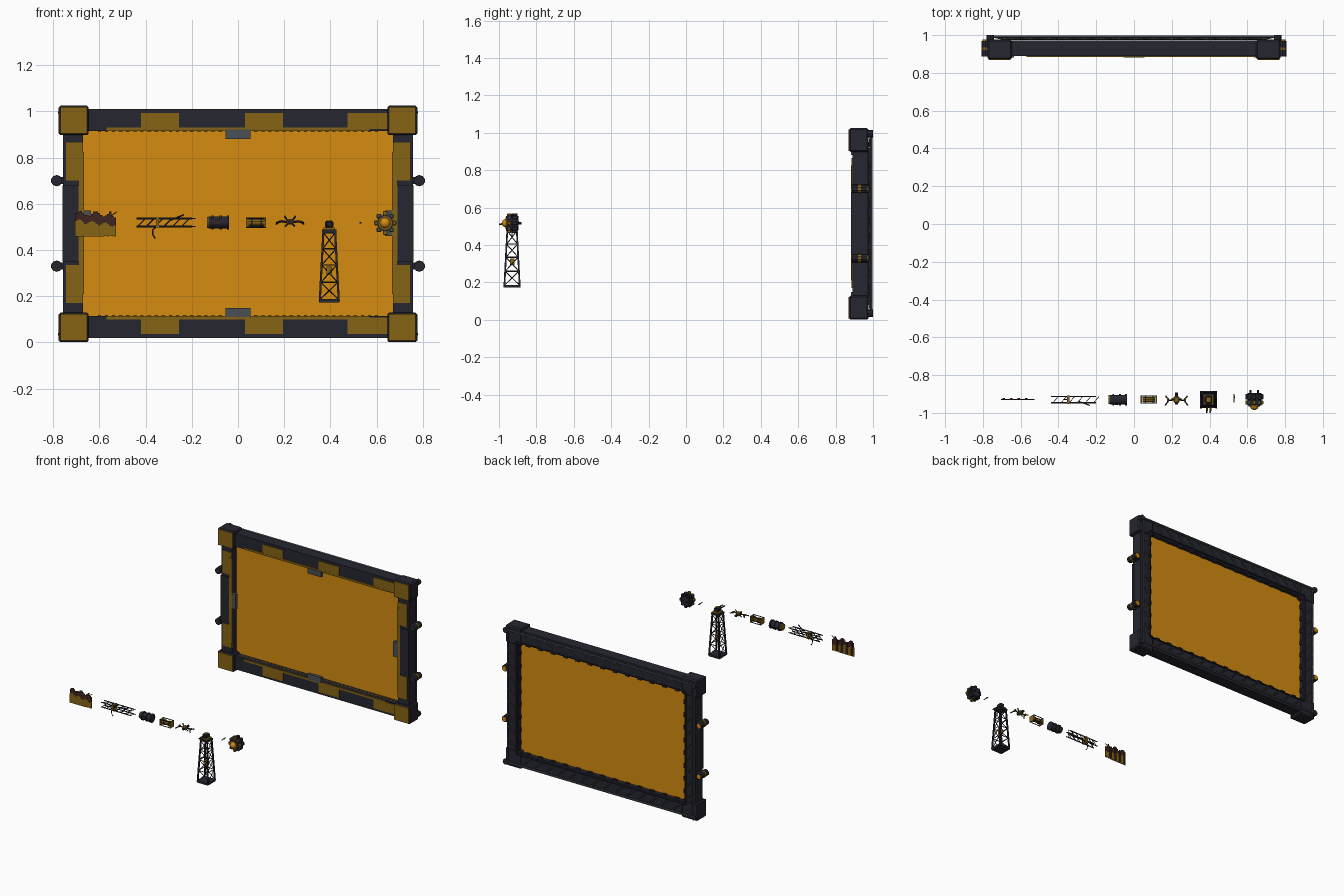
import bpy, bmesh, math, random
from mathutils import Vector, Matrix

random.seed(4)
COLOURS = {"dark steel": (0.019, 0.019, 0.03), "hazard yellow": (0.235, 0.125, 0.007),
           "amber field": (0.66, 0.26, 0.005), "grey metal": (0.07, 0.08, 0.092),
           "rust brown": (0.05, 0.018, 0.014)}
MATS = []
for label, rgb in COLOURS.items():
    m = bpy.data.materials.new(label)
    m.diffuse_color = (*rgb, 1)
    MATS.append(m)
DARK, YELLOW, AMBER, GREY, BROWN = range(5)


class Part:
    """Collects primitives into one named mesh object."""
    def __init__(self, name):
        self.name, self.bm = name, bmesh.new()

    def paint(self, verts, mat):
        for f in {f for v in verts for f in v.link_faces}:
            f.material_index = mat

    def box(self, x0, x1, y0, y1, z0, z1, mat=DARK, bevel=0):
        mtx = Matrix.Translation(((x0+x1)/2, (y0+y1)/2, (z0+z1)/2)) @ Matrix.Diagonal((x1-x0, y1-y0, z1-z0, 1))
        vs = bmesh.ops.create_cube(self.bm, size=1, matrix=mtx)["verts"]
        self.paint(vs, mat)
        if bevel:
            edges = list({e for v in vs for e in v.link_edges})
            bmesh.ops.bevel(self.bm, geom=edges, offset=bevel, segments=1, affect='EDGES', material=mat)

    def cube(self, c, s, mat=DARK, bevel=0):
        self.box(c[0]-s[0]/2, c[0]+s[0]/2, c[1]-s[1]/2, c[1]+s[1]/2, c[2]-s[2]/2, c[2]+s[2]/2, mat, bevel)

    def rod(self, p, q, r, mat=DARK, sides=6, r2=None):
        p, q = Vector(p), Vector(q)
        d = q - p
        mtx = Matrix.Translation((p+q)/2) @ d.to_track_quat('Z', 'Y').to_matrix().to_4x4()
        vs = bmesh.ops.create_cone(self.bm, cap_ends=True, segments=sides, radius1=r,
                                   radius2=r if r2 is None else r2, depth=d.length, matrix=mtx)["verts"]
        self.paint(vs, mat)

    def ball(self, c, r, mat):
        vs = bmesh.ops.create_uvsphere(self.bm, u_segments=16, v_segments=8, radius=r,
                                       matrix=Matrix.Translation(c))["verts"]
        self.paint(vs, mat)
        for f in {f for v in vs for f in v.link_faces}:
            f.smooth = True

    def done(self):
        me = bpy.data.meshes.new(self.name)
        for m in MATS:
            me.materials.append(m)
        self.bm.to_mesh(me)
        self.bm.free()
        ob = bpy.data.objects.new(self.name, me)
        bpy.context.collection.objects.link(ob)
        return ob


ZC = 0.515  # gate centre height

# Gate beams
p = Part("gate_beams")
for s in (-1, 1):
    z0, z1 = sorted((ZC + s*0.40, ZC + s*0.495))
    p.box(-0.70, 0.70, 0.89, 0.972, z0, z1)
    x0, x1 = sorted((s*0.67, s*0.757))
    p.box(x0, x1, 0.89, 0.972, 0.08, 0.95)
    x0, x1 = sorted((s*0.69, s*0.759))
    p.box(x0, x1, 0.883, 0.9, 0.35, 0.68)
p.done()

# Corner blocks with front plates
p = Part("corner_blocks")
for sx in (-1, 1):
    for z in (0.065, 0.961):
        p.cube((sx*0.711, 0.924, z), (0.13, 0.104, 0.128), DARK, 0.008)
        p.cube((sx*0.711, 0.871, z), (0.116, 0.006, 0.114), YELLOW)
        p.rod((sx*0.76, 0.97, 0.035 if z < 0.5 else 0.995), (sx*0.76, 1.0, 0.035 if z < 0.5 else 0.995), 0.02, DARK, 8)
p.done()

# Hazard plates and inner trim strips
p = Part("hazard_plates")
for s in (-1, 1):
    zc = ZC + s*0.443
    for x0, x1 in ((-0.42, -0.255), (0.03, 0.195), (0.475, 0.65)):
        p.box(x0, x1, 0.885, 0.891, zc-0.035, zc+0.035, YELLOW)
    zi = ZC + s*0.408
    p.box(-0.57, 0.57, 0.884, 0.891, zi-0.007, zi+0.007, YELLOW)
    for z0, z1 in ((0.17, 0.335), (0.70, 0.865)):
        x0, x1 = sorted((s*0.67, s*0.745))
        p.box(x0, x1, 0.884, 0.891, z0, z1, YELLOW)
    x0, x1 = sorted((s*0.667, s*0.69))
    p.box(x0, x1, 0.881, 0.888, 0.21, 0.825, YELLOW)
p.done()

# Grey latches at the middle of each side
p = Part("latches")
for s in (-1, 1):
    p.cube((0, 0.892, ZC + s*0.386), (0.11, 0.022, 0.04), GREY)
    p.cube((s*0.656, 0.892, ZC), (0.04, 0.022, 0.11), GREY)
p.done()

# Energy field
p = Part("field_panel")
p.box(-0.672, 0.672, 0.939, 0.943, 0.113, 0.917, AMBER)
p.done()

# Inner teeth around the opening
p = Part("inner_teeth")
for s in (-1, 1):
    for i in range(40):
        p.cube((-0.6 + i*1.2/39, 0.912, ZC + s*0.399), (0.014, 0.012, 0.006), YELLOW)
    for i in range(13):
        p.cube((-0.6 + i*0.1, 0.962, ZC + s*0.396), (0.03, 0.016, 0.014))
    for i in range(8):
        p.cube((s*0.666, 0.962, 0.19 + i*0.093), (0.014, 0.016, 0.03))
p.done()

# Rear lattice of rails and slanted braces
p = Part("rear_lattice")
for s in (-1, 1):
    zo, zi, xo, xi = ZC + s*0.483, ZC + s*0.412, s*0.745, s*0.682
    p.rod((-0.76, 0.991, zo), (0.76, 0.991, zo), 0.008, GREY)
    p.rod((-0.68, 0.98, zi), (0.68, 0.98, zi), 0.006, DARK)
    p.rod((xo, 0.991, 0.035), (xo, 0.991, 0.995), 0.006, GREY)
    p.rod((xi, 0.98, 0.11), (xi, 0.98, 0.92), 0.006, DARK)
    for i in range(14):
        x = -0.65 + i*0.093
        p.rod((x, 0.978, zi), (x+0.08, 0.99, zo), 0.005, GREY)
    for i in range(8):
        z = 0.13 + i*0.093
        p.rod((xi, 0.978, z), (xo, 0.99, z+0.08), 0.005, GREY)
p.done()

# Side emitters
p = Part("side_emitters")
for s in (-1, 1):
    for z in (0.33, 0.70):
        p.rod((s*0.785, 0.888, z), (s*0.785, 0.97, z), 0.023, DARK, 10)
        p.rod((s*0.785, 0.97, z), (s*0.785, 0.976, z), 0.017, AMBER, 10)
        p.rod((s*0.785, 0.92, z), (s*0.785, 0.935, z), 0.0245, YELLOW, 10)
        p.cube((s*0.762, 0.93, z), (0.02, 0.06, 0.03))
p.done()

Y = -0.93  # row of small props

# Torn wall panel: columns with ragged ends
p = Part("torn_panel")
for i in range(18):
    x = -0.705 + i*0.0098
    lo = 0.458 if i < 13 else 0.458 + random.random()*0.012
    mid = 0.525 + 0.008*math.sin(i*1.1) - 0.001*i
    top = 0.556 + 0.012*math.sin(i*0.9) - (0.02 if i > 15 else 0)
    p.box(x, x+0.0098, Y-0.003, Y+0.003, lo, mid, YELLOW)
    p.box(x, x+0.0098, Y-0.002, Y+0.003, mid, top, BROWN)
for x in (-0.69, -0.65, -0.61, -0.57):
    p.box(x-0.006, x+0.006, Y+0.003, Y+0.01, 0.465, 0.55, BROWN)
p.rod((-0.56, Y, 0.54), (-0.525, Y, 0.565), 0.002, BROWN)
p.done()

# Broken truss section with a clamp, loose strut and hanging cable
p = Part("broken_truss")
for dy in (-0.017, 0.017):
    for z in (0.502, 0.536):
        p.rod((-0.44, Y+dy, z), (-0.2, Y+dy, z), 0.004)
    for i in range(6):
        x = -0.435 + i*0.038
        p.rod((x, Y+dy, 0.502), (x+0.034, Y+dy, 0.536), 0.0025)
for i in range(6):
    for z in (0.502, 0.536):
        p.rod((-0.43+i*0.043, Y-0.017, z), (-0.40+i*0.043, Y+0.017, z), 0.002)
p.cube((-0.348, Y, 0.519), (0.014, 0.044, 0.042), YELLOW)
p.rod((-0.29, Y-0.01, 0.53), (-0.235, Y-0.03, 0.552), 0.0035)
cable = [(-0.355, 0.5), (-0.37, 0.485), (-0.368, 0.465), (-0.358, 0.45)]
for a, b in zip(cable, cable[1:]):
    p.rod((a[0], Y, a[1]), (b[0], Y, b[1]), 0.003)
p.done()

# Barrel lying on its side
p = Part("barrel")
p.rod((-0.128, Y, 0.519), (-0.038, Y, 0.519), 0.025, DARK, 16)
p.rod((-0.134, Y, 0.519), (-0.115, Y, 0.519), 0.0235, YELLOW, 16)
for x in (-0.11, -0.075, -0.043):
    p.rod((x-0.005, Y, 0.519), (x+0.005, Y, 0.519), 0.031, DARK, 16)
p.cube((-0.092, Y-0.026, 0.519), (0.02, 0.006, 0.02), BROWN)
p.done()

# Caged canister
p = Part("caged_canister")
p.rod((0.045, Y, 0.518), (0.112, Y, 0.518), 0.016, YELLOW, 10)
for x in (0.038, 0.117):
    p.cube((x, Y, 0.518), (0.008, 0.042, 0.044), YELLOW)
for dy in (-0.019, 0.019):
    for dz in (-0.02, 0.02):
        p.rod((0.036, Y+dy, 0.518+dz), (0.12, Y+dy, 0.518+dz), 0.003)
for x in (0.06, 0.1):
    p.rod((x-0.003, Y, 0.518), (x+0.003, Y, 0.518), 0.02, DARK, 10)
p.done()

# Small claw drone
p = Part("claw_drone")
p.cube((0.225, Y, 0.522), (0.03, 0.035, 0.024), YELLOW, 0.005)
p.rod((0.225, Y-0.025, 0.52), (0.225, Y+0.038, 0.52), 0.009, DARK, 8)
for s in (-1, 1):
    for a, b, r in (((0.01, 0, 0.52), (0.04, -0.004, 0.525), 0.005), ((0.04, -0.004, 0.525), (0.06, -0.03, 0.512), 0.004),
                    ((0.04, -0.004, 0.525), (0.058, 0.02, 0.518), 0.004), ((0.01, 0, 0.525), (0.024, 0.005, 0.547), 0.004),
                    ((0.008, 0, 0.515), (0.022, 0, 0.502), 0.004)):
        p.rod((0.225+s*a[0], Y+a[1], a[2]), (0.225+s*b[0], Y+b[1], b[2]), r)
    p.cube((0.225+s*0.045, Y, 0.522), (0.01, 0.02, 0.01), YELLOW)
p.done()

# Lattice watch tower
p = Part("lattice_tower")
X = 0.395
half = lambda z: 0.041 - (z-0.18)*0.052
p.cube((X, Y, 0.18), (0.09, 0.09, 0.014))
levels = [0.185, 0.26, 0.335, 0.405, 0.475]
for k in range(4):
    def post(z, turn=0):
        a = math.radians(45 + 90*(k+turn))
        r = half(z)*math.sqrt(2)
        return (X + r*math.cos(a), Y + r*math.sin(a), z)
    p.rod(post(0.18), post(0.48), 0.0065, DARK, 4)
    for i, (a, b) in enumerate(zip(levels, levels[1:])):
        p.rod(post(a), post(b, 1), 0.0025)
        p.rod(post(b), post(b, 1), 0.003)
p.cube((X, Y, 0.31), (0.024, 0.024, 0.036), YELLOW)
p.cube((X, Y, 0.482), (0.064, 0.064, 0.012))
p.cube((X, Y, 0.493), (0.05, 0.05, 0.01), YELLOW)
p.cube((X, Y, 0.512), (0.036, 0.04, 0.028), DARK, 0.005)
p.cube((X, Y, 0.525), (0.022, 0.024, 0.006), YELLOW)
for s in (-1, 1):
    p.rod((X+s*0.009, Y-0.015, 0.512), (X+s*0.009, -1.0, 0.512), 0.004, DARK, 8)
    p.rod((X+s*0.009, -0.99, 0.512), (X+s*0.009, -0.972, 0.512), 0.005, YELLOW, 8)
p.done()

# Small dart
p = Part("dart")
p.rod((0.53, -0.945, 0.518), (0.53, -0.9, 0.518), 0.003, DARK, 6)
p.rod((0.53, -0.925, 0.518), (0.53, -0.91, 0.518), 0.0045, YELLOW, 6)
p.done()

# Spotlight pod: faceted body, petals around a glowing lens, rear prongs
p = Part("spotlight_pod")
L = Vector((0.637, 0, 0.517))
p.rod((L.x, -0.96, L.z), (L.x, -0.895, L.z), 0.037, DARK, 8)
p.rod((L.x, -0.965, L.z), (L.x, -0.955, L.z), 0.03, YELLOW, 12)
p.ball((L.x, -0.962, L.z), 0.023, AMBER)
for i in range(8):
    a = math.tau*i/8
    c = (L.x + 0.038*math.cos(a), Y, L.z + 0.042*math.sin(a))
    p.cube((c[0], -0.945, c[2]), (0.02, 0.022, 0.02), GREY if i % 2 else YELLOW, 0.003)
    p.cube((c[0], -0.915, c[2]), (0.02, 0.03, 0.02), DARK, 0.003)
for s in (-1, 1):
    p.rod((L.x+s*0.02, -0.9, L.z), (L.x+s*0.02, -0.88, L.z), 0.006, DARK, 6)
p.done()
